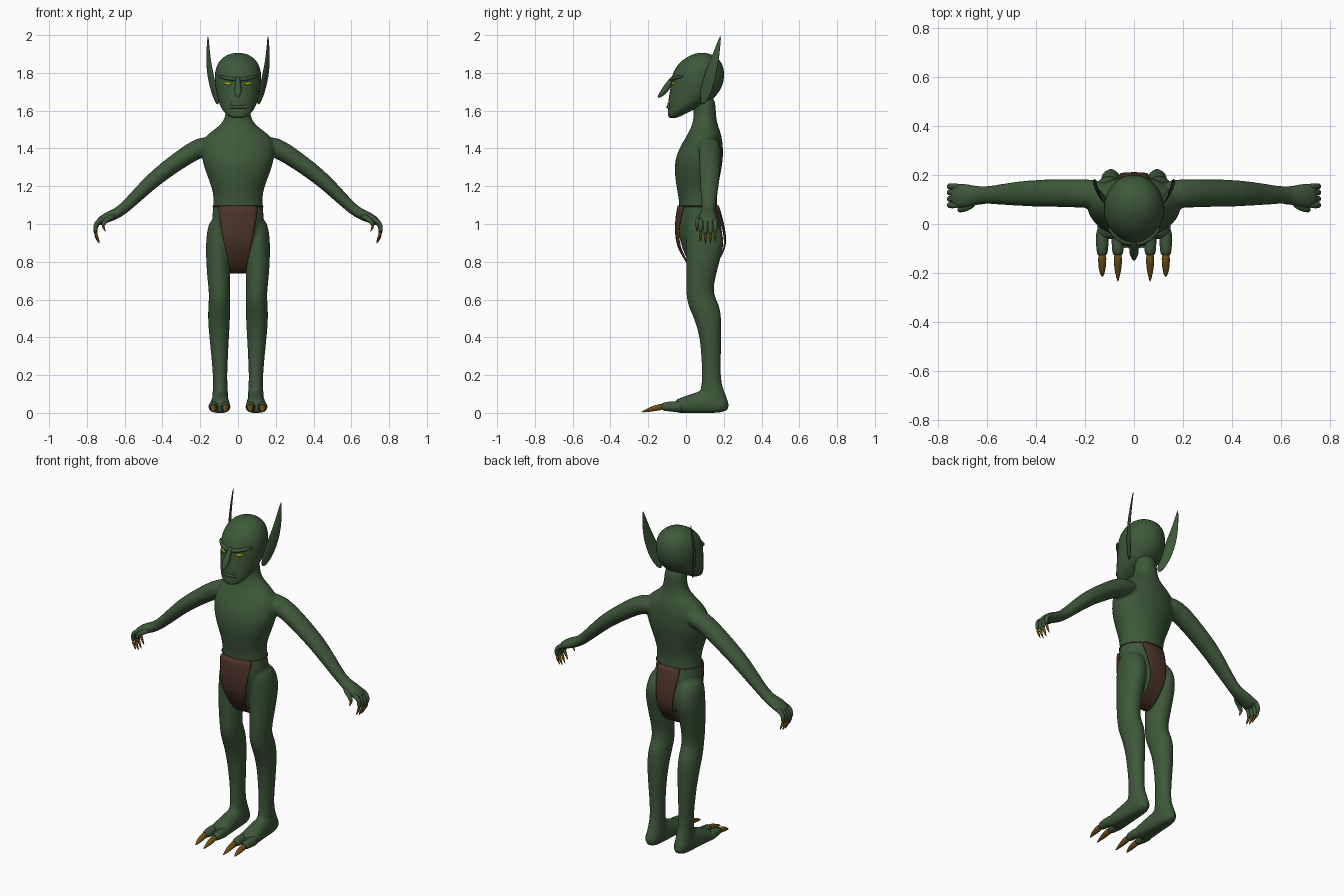
import bpy, bmesh, math
from mathutils import Vector

X, Y, Z = Vector((1, 0, 0)), Vector((0, 1, 0)), Vector((0, 0, 1))


def material(name, rgb):
    m = bpy.data.materials.new(name)
    m.diffuse_color = (*rgb, 1)
    return m


SKIN = material("green_skin", (0.047, 0.098, 0.041))
CLOTH = material("brown_cloth", (0.075, 0.034, 0.022))
CLAW = material("claw_horn", (0.16, 0.075, 0.006))
EYE = material("yellow_eye", (0.42, 0.46, 0.0))
TOOTH = material("tooth", (0.5, 0.48, 0.32))


def loft(bm, rings, u, normal=None, n=12, sx=1):
    """Skin elliptical rings (x, y, z, half_u, half_v) into a closed tube; floor stays at z=0."""
    pts = [Vector((r[0] * sx, r[1], r[2])) for r in rings]
    loops = []
    for i, r in enumerate(rings):
        t = normal or (pts[min(i + 1, len(pts) - 1)] - pts[max(i - 1, 0)]).normalized()
        w = (u - t * u.dot(t)).normalized()
        v = t.cross(w)
        loop = []
        for k in range(n):
            a = 2 * math.pi * k / n
            p = pts[i] + w * (r[3] * math.cos(a)) + v * (r[4] * math.sin(a))
            p.z = max(p.z, 0)
            loop.append(bm.verts.new(p))
        loops.append(loop)
    for a, b in zip(loops, loops[1:]):
        for k in range(n):
            bm.faces.new((a[k], a[(k + 1) % n], b[(k + 1) % n], b[k]))
    bm.faces.new(loops[0])
    bm.faces.new(loops[-1])


def finish(name, bm, mat, mirror=False, subsurf=1):
    bmesh.ops.recalc_face_normals(bm, faces=bm.faces)
    me = bpy.data.meshes.new(name)
    bm.to_mesh(me)
    bm.free()
    for p in me.polygons:
        p.use_smooth = True
    me.materials.append(mat)
    ob = bpy.data.objects.new(name, me)
    bpy.context.collection.objects.link(ob)
    if mirror:
        ob.modifiers.new("Mirror", 'MIRROR').use_mirror_merge = False
    if subsurf:
        s = ob.modifiers.new("Subsurf", 'SUBSURF')
        s.levels = s.render_levels = subsurf
    return ob


def part(name, tubes, mat, u, mirror=False, normal=None, n=10):
    bm = bmesh.new()
    for rings in tubes:
        loft(bm, rings, u, normal, n)
    return finish(name, bm, mat, mirror)


# Body: torso with neck, arms, legs and feet, fused by a voxel remesh
torso = [(0, .08, .745, .03, .04), (0, .08, .80, .045, .07), (0, .09, .86, .08, .11),
         (0, .075, .95, .135, .122), (0, .067, 1.05, .142, .112), (0, .065, 1.1, .132, .1),
         (0, .06, 1.17, .133, .108), (0, .06, 1.25, .165, .122), (0, .067, 1.33, .195, .132),
         (0, .08, 1.4, .2, .12), (0, .095, 1.46, .185, .097), (0, .1, 1.5, .13, .08),
         (0, .1, 1.54, .075, .063), (0, .1, 1.6, .064, .06), (0, .095, 1.69, .064, .06)]
arm = [(.1, .12, 1.42, .06, .05), (.2, .125, 1.412, .062, .057), (.3, .127, 1.345, .06, .05),
       (.43, .126, 1.252, .057, .045), (.52, .122, 1.165, .048, .038), (.615, .118, 1.07, .034, .03),
       (.66, .116, 1.048, .046, .031), (.71, .115, 1.028, .057, .027), (.75, .115, 1.0, .05, .02)]
leg = [(.09, .08, 1.04, .055, .07), (.1, .097, .97, .066, .097), (.102, .102, .9, .07, .105),
       (.104, .093, .83, .068, .096), (.103, .078, .72, .063, .08), (.097, .07, .63, .057, .072),
       (.099, .094, .57, .06, .088), (.101, .116, .5, .061, .074), (.1, .131, .4, .054, .058),
       (.096, .134, .25, .041, .051), (.094, .135, .15, .038, .052), (.094, .142, .09, .044, .075),
       (.094, .148, .04, .044, .085), (.094, .148, 0, .04, .08)]
foot = [(.095, .222, .045, .03, .03), (.095, .19, .045, .044, .055), (.095, .12, .055, .047, .078),
        (.095, .04, .045, .052, .062), (.096, -.03, .035, .058, .047), (.097, -.065, .03, .058, .036)]
bm = bmesh.new()
loft(bm, torso, X, Z, 16)
for s in (-1, 1):
    loft(bm, arm, Y, sx=s)
    loft(bm, leg, X, Z, 14, s)
    loft(bm, foot, X, -Y, 14, s)
body = finish("body", bm, SKIN)
remesh = body.modifiers.new("Fuse", 'REMESH')
remesh.mode = 'VOXEL'
remesh.voxel_size = 0.009
remesh.use_smooth_shade = True
relax = body.modifiers.new("Relax", 'SMOOTH')
relax.factor, relax.iterations = 0.5, 4

# Head: rings given as (z, front y, back y, half width)
skull = [(1.56, -.092, -.05, .03), (1.575, -.097, -.02, .058), (1.60, -.095, .03, .083),
         (1.64, -.097, .12, .103), (1.68, -.092, .165, .114), (1.73, -.083, .197, .124),
         (1.78, -.08, .206, .127), (1.83, -.058, .202, .12), (1.87, -.02, .182, .096),
         (1.895, .025, .145, .062), (1.906, .06, .11, .025)]
part("head", [[(0, (f + b) / 2, z, w, (b - f) / 2) for z, f, b, w in skull]], SKIN, X, normal=Z, n=18)

# Face: nose, brows, lips, eyes, teeth
part("nose", [[(0, -.06, 1.785, .012, .012), (0, -.088, 1.745, .014, .017), (0, -.112, 1.708, .023, .02),
               (0, -.132, 1.685, .015, .014), (0, -.15, 1.668, .004, .004)]], SKIN, X)
part("brow", [[(.004, -.08, 1.765, .01, .012), (.045, -.073, 1.768, .011, .013),
               (.08, -.046, 1.777, .01, .012), (.108, -.012, 1.785, .004, .005)]], SKIN, Z, True)
part("lips", [[(-.06, -.062, 1.612, .006, .008), (-.03, -.091, 1.619, .008, .009), (0, -.098, 1.621, .009, .009),
               (.03, -.091, 1.619, .008, .009), (.06, -.062, 1.612, .006, .008)]], SKIN, Z)
part("eye", [[(.033, -.074, 1.741, .004, .005), (.052, -.067, 1.743, .01, .009),
              (.076, -.05, 1.747, .004, .005)]], EYE, Z, True)
part("tooth", [[(.036, -.091, 1.612, .006, .006), (.037, -.096, 1.63, .005, .005),
                (.038, -.096, 1.645, .001, .001)]], TOOTH, X, True)

# Ears: thin upswept blades
part("ear", [[(.105, .085, 1.63, .012, .006), (.12, .1, 1.68, .032, .009), (.138, .118, 1.75, .038, .008),
              (.152, .137, 1.82, .033, .007), (.159, .161, 1.9, .021, .006), (.159, .184, 2.002, .003, .003)]],
     SKIN, Vector((.45, .89, 0)), True)

# Fingers and thumb, with claws
fingers, claws = [], []
for y, dz in ((.077, .012), (.103, 0), (.129, 0), (.154, .012)):
    fingers.append([(.71, y, 1.03, .012, .013), (.742, y, 1.012, .014, .015), (.757, y, .98 + dz, .013, .013),
                    (.753, y, .94 + dz, .011, .011)])
    claws.append([(.754, y, .948 + dz, .01, .01), (.748, y, .922 + dz, .008, .008),
                  (.732, y, .893 + dz, .001, .001)])
fingers.append([(.65, .085, 1.045, .014, .016), (.688, .064, 1.03, .015, .015),
                (.712, .058, 1.005, .012, .012), (.715, .058, .99, .011, .011)])
claws.append([(.715, .058, .998, .01, .01), (.713, .058, .982, .008, .008), (.7, .058, .958, .001, .001)])
part("finger", fingers, SKIN, Y, True)
part("finger_claw", claws, CLAW, Y, True, n=8)

# Two toes per foot, with long claws
toes, claws = [], []
for x, tip in ((.066, -.238), (.13, -.218)):
    toes.append([(x, -.01, .03, .027, .034), (x, -.07, .034, .028, .03), (x, -.11, .034, .025, .025),
                 (x, -.132, .032, .02, .02)])
    claws.append([(x, -.115, .034, .019, .02), (x, -.165, .026, .018, .017), (x, -.2, .015, .012, .011),
                  (x, tip, .004, .002, .002)])
part("toe", toes, SKIN, X, True, -Y)
part("toe_claw", claws, CLAW, X, True, -Y)

# Loincloth: one strip from the front waist, under the crotch, to the back waist
strip = [(1.097, .108, -.041, 2.6), (1.04, .098, -.054, 2.6), (.95, .085, -.057, 2.2), (.88, .07, -.045, 2),
         (.83, .056, -.015, 1.5), (.77, .045, .02, 0), (.73, .038, .07, 0), (.755, .04, .13, 0),
         (.84, .045, .195, 0), (.9, .053, .212, -1), (.97, .06, .205, -2), (1.05, .07, .186, -2.5),
         (1.097, .075, .17, -2.5)]
bm = bmesh.new()
rows = [[bm.verts.new((w * c / 3, y + k * (w * c / 3) ** 2, z)) for c in range(-3, 4)] for z, w, y, k in strip]
for a, b in zip(rows, rows[1:]):
    for i in range(6):
        bm.faces.new((a[i], a[i + 1], b[i + 1], b[i]))
cloth = finish("loincloth", bm, CLOTH)
solid = cloth.modifiers.new("Thickness", 'SOLIDIFY')
solid.thickness, solid.offset = 0.008, 0

# Waist cord
part("waist_cord", [[(0, .065, 1.088, .136, .106), (0, .065, 1.094, .139, .109), (0, .065, 1.1, .136, .106)]],
     CLOTH, X, normal=Z, n=24)
